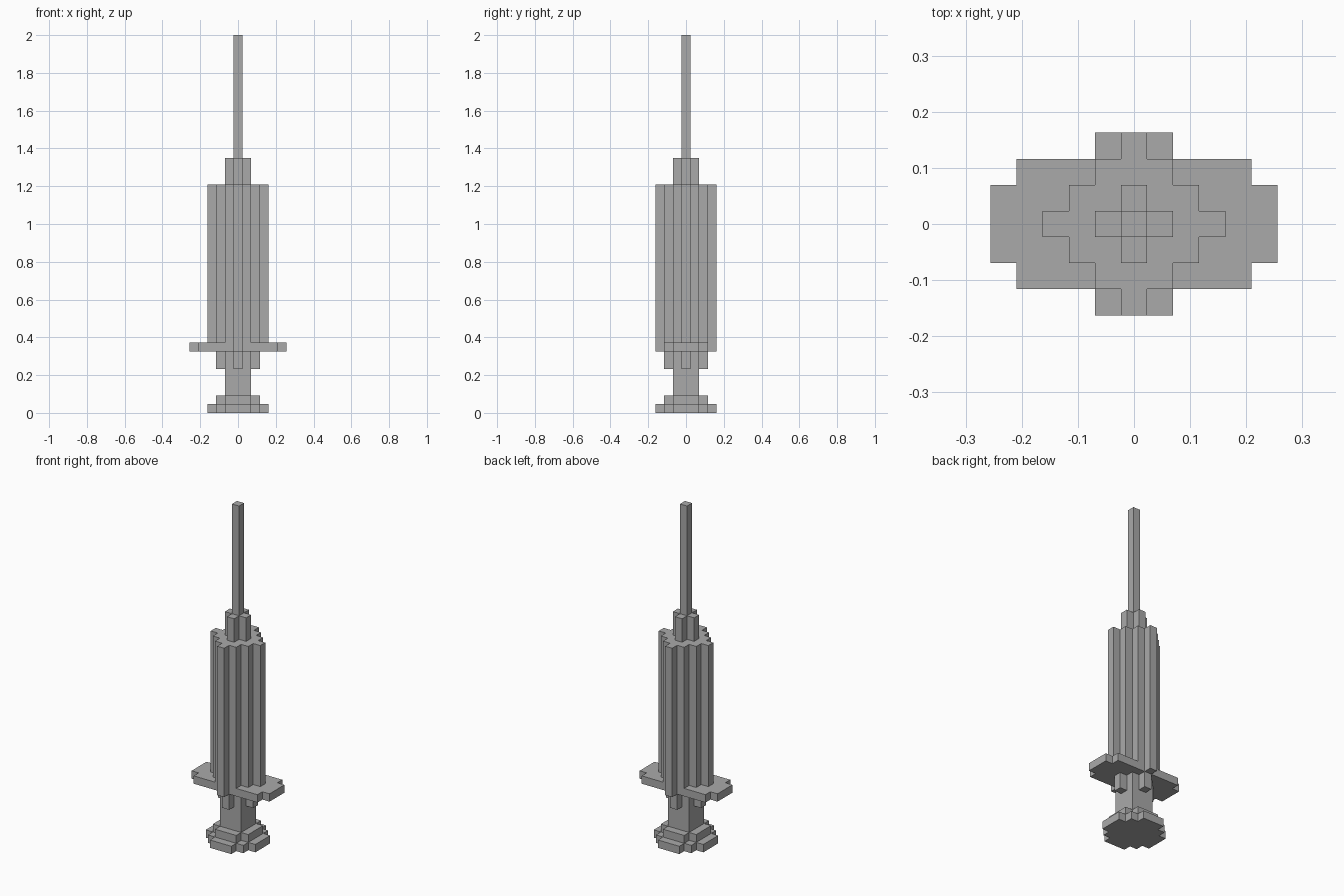
import bpy
import bmesh

cube = bpy.data.objects.get("Cube")
if cube:
    bpy.data.objects.remove(cube, do_unlink=True)

U = 2 / 43  # edge of one block

grey = bpy.data.materials.new("plain grey")
grey.use_nodes = True
colour = (0.4, 0.4, 0.4, 1)
grey.diffuse_color = colour
grey.node_tree.nodes["Principled BSDF"].inputs["Base Color"].default_value = colour


def stepped_outline(steps):
    """Mirror a staircase of half sizes (x, y) into a closed outline."""
    quarter = []
    for i, (x, y) in enumerate(steps):
        quarter.append((x, y))
        if i + 1 < len(steps):
            quarter.append((steps[i + 1][0], y))
    back = quarter + [(-x, y) for x, y in reversed(quarter)]
    return back + [(x, -y) for x, y in reversed(back)]


def stepped_prism(name, bottom, top, steps):
    """Extrude a stepped outline between two heights, all in blocks."""
    bm = bmesh.new()
    base = bm.faces.new([bm.verts.new((x * U, y * U, bottom * U))
                         for x, y in stepped_outline(steps)])
    extruded = bmesh.ops.extrude_face_region(bm, geom=[base], use_keep_orig=True)
    verts = [g for g in extruded["geom"] if isinstance(g, bmesh.types.BMVert)]
    bmesh.ops.translate(bm, verts=verts, vec=(0, 0, (top - bottom) * U))
    bmesh.ops.recalc_face_normals(bm, faces=bm.faces)
    mesh = bpy.data.meshes.new(name)
    bm.to_mesh(mesh)
    bm.free()
    mesh.materials.append(grey)
    bpy.context.collection.objects.link(bpy.data.objects.new(name, mesh))


# Plunger: thumb pad in two layers, then a square rod
stepped_prism("thumb_pad", 0, 1, [(3.5, 1.5), (2.5, 2.5), (1.5, 3.5)])
stepped_prism("thumb_pad_step", 1, 2, [(2.5, 1.5), (1.5, 2.5)])
stepped_prism("plunger_rod", 2, 5, [(1.5, 1.5)])

# Barrel: ribbed collar, finger flange and fluted body
stepped_prism("barrel_collar", 5, 7, [(2.5, 0.5), (1.5, 1.5), (0.5, 2.5)])
stepped_prism("finger_flange", 7, 8, [(5.5, 1.5), (4.5, 2.5), (0.5, 3.5)])
stepped_prism("barrel", 8, 26, [(3.5, 0.5), (2.5, 1.5), (1.5, 2.5), (0.5, 3.5)])

# Tip: cross-shaped nozzle and thin needle
stepped_prism("nozzle", 26, 29, [(1.5, 0.5), (0.5, 1.5)])
stepped_prism("needle", 29, 43, [(0.5, 0.5)])
